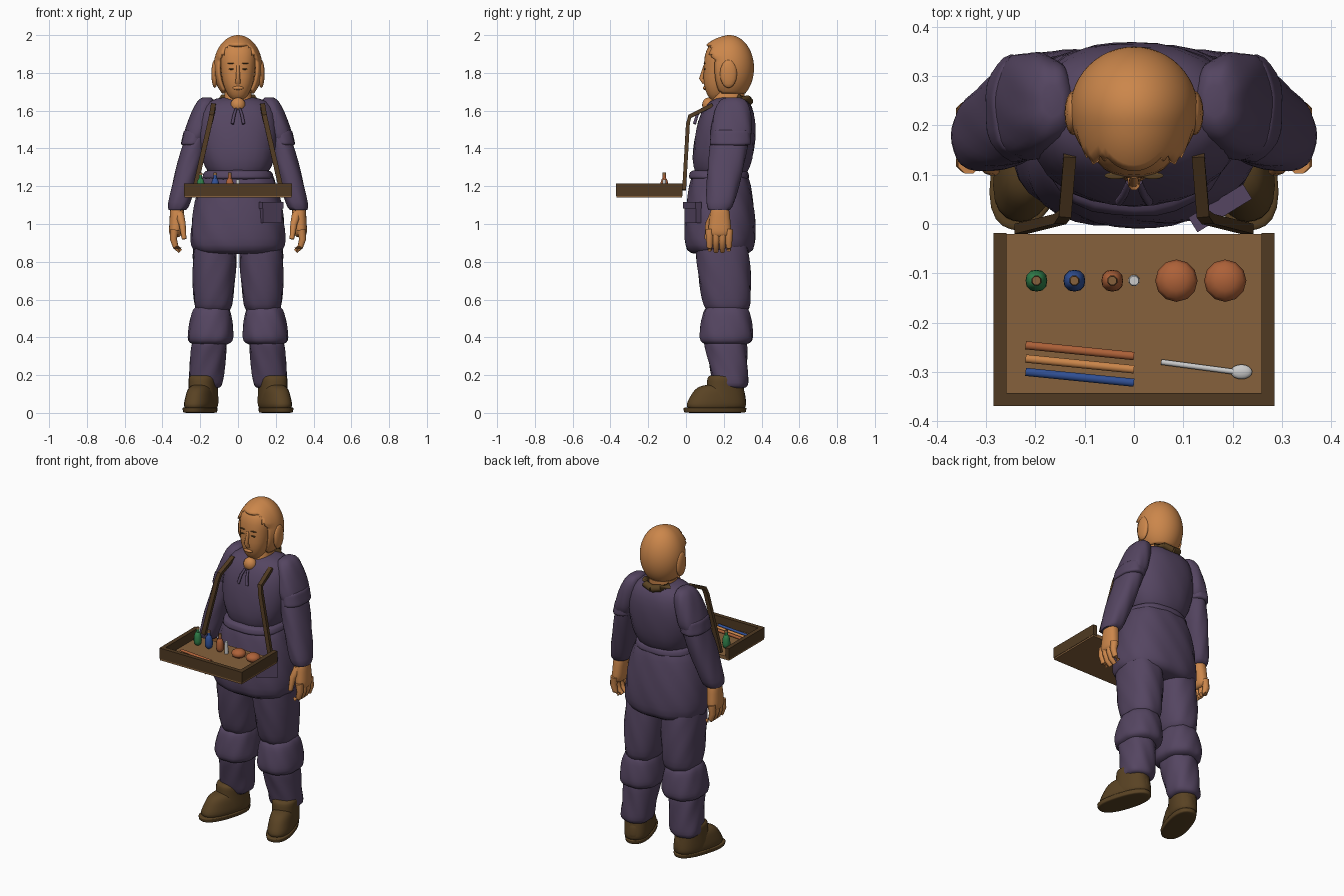
import bpy, bmesh, math
from mathutils import Vector, Matrix

cube = bpy.data.objects.get("Cube")
if cube:
    bpy.data.objects.remove(cube, do_unlink=True)


def material(name, red, green, blue):
    mat = bpy.data.materials.new(name)
    mat.use_nodes = True
    mat.diffuse_color = (red, green, blue, 1)
    mat.node_tree.nodes["Principled BSDF"].inputs["Base Color"].default_value = mat.diffuse_color
    return mat


skin = material("warm skin", .6, .24, .07)
cloth = material("purple cloth", .09, .06, .12)
leather = material("brown leather", .1, .055, .017)
dark_wood = material("dark wood", .08, .042, .016)
wood = material("light wood", .24, .12, .045)
green_glass = material("green glass", .03, .22, .07)
blue_glass = material("blue glass", .03, .08, .3)
clay = material("red clay", .42, .12, .04)
silver = material("pale silver", .6, .6, .6)


def finish(name, bm, mat, mirror=False, sharp=50):
    """Turn the bmesh into an object; edges steeper than the sharp angle stay hard."""
    bmesh.ops.recalc_face_normals(bm, faces=bm.faces)
    mesh = bpy.data.meshes.new(name)
    bm.to_mesh(mesh)
    bm.free()
    mesh.materials.append(mat)
    mesh.shade_smooth()
    mesh.set_sharp_from_angle(angle=math.radians(sharp))
    part = bpy.data.objects.new(name, mesh)
    bpy.context.collection.objects.link(part)
    if mirror:
        part.modifiers.new("mirror", 'MIRROR')
    return part


def bridge(bm, rings):
    """Join successive rings of vertices and close both ends."""
    for low, high in zip(rings, rings[1:]):
        for i in range(len(low)):
            bm.faces.new((low[i - 1], low[i], high[i], high[i - 1]))
    bm.faces.new(rings[0])
    bm.faces.new(rings[-1])


def puff(name, mat, top, bottom, top_size, bottom_size, bulge=.0, fullness=8, folds=0, fold_depth=.02,
         sides=28, steps=14, turn=0, pivot=(0, 0, 0), **options):
    """Rounded upright volume between two centres, with half widths in x and y at each end."""
    bm = bmesh.new()
    rings = []
    for step in range(steps + 1):
        t = (1 - math.cos(math.pi * step / steps)) / 2
        centre = Vector(top).lerp(Vector(bottom), t)
        size = Vector(top_size).lerp(Vector(bottom_size), t)
        rounding = max(.4, (1 - abs(t * 2 - 1) ** fullness) ** (1 / fullness))
        size *= rounding * (1 + bulge * math.sin(math.pi * t))
        ring = []
        for i in range(sides):
            angle = math.tau * i / sides
            c, s = math.cos(angle), math.sin(angle)
            squareness = (abs(c) ** 2.4 + abs(s) ** 2.4) ** (-1 / 2.4)
            wave = squareness * (1 + fold_depth * math.sin(folds * angle + centre.z * 30))
            ring.append(bm.verts.new(centre + Vector((size.x * c, size.y * s, 0)) * wave))
        rings.append(ring)
    bridge(bm, rings)
    bmesh.ops.rotate(bm, verts=bm.verts, cent=pivot, matrix=Matrix.Rotation(turn, 3, 'Z'))
    return finish(name, bm, mat, **options)


def tube(name, mat, path, start, end, sides=8, flat=1, **options):
    """Tapering tube through the path points, from the start radius to the end radius."""
    bm = bmesh.new()
    points = [Vector(point) for point in path]
    last = len(points) - 1
    rings = []
    for i, point in enumerate(points):
        along = (points[min(i + 1, last)] - points[max(i - 1, 0)]).normalized()
        reference = Vector((0, 0, 1)) if abs(along.x) > .8 else Vector((1, 0, 0))
        across = (reference - along * reference.dot(along)).normalized()
        over = along.cross(across) * flat
        radius = start + (end - start) * i / last
        angles = [math.tau * (j + .5) / sides for j in range(sides)]
        rings.append([bm.verts.new(point + (across * math.cos(a) + over * math.sin(a)) * radius) for a in angles])
    bridge(bm, rings)
    return finish(name, bm, mat, **options)


def ball(name, mat, centre, size, segments=16, **options):
    bm = bmesh.new()
    placement = Matrix.Translation(centre) @ Matrix.Diagonal((*size, 1))
    bmesh.ops.create_uvsphere(bm, u_segments=segments, v_segments=segments // 2, radius=1, matrix=placement)
    return finish(name, bm, mat, **options)


def box(name, mat, centre, size, turn=0, **options):
    bm = bmesh.new()
    placement = Matrix.Translation(centre) @ Matrix.Rotation(turn, 4, 'Z') @ Matrix.Diagonal((*size, 1))
    bmesh.ops.create_cube(bm, size=1, matrix=placement)
    return finish(name, bm, mat, **options)


# Head, neck and face
puff("face", skin, top=(0, .21, 1.98), bottom=(0, .17, 1.65), top_size=(.1, .1), bottom_size=(.06, .07),
     bulge=.15, fullness=3)
puff("neck", skin, top=(0, .24, 1.75), bottom=(0, .21, 1.58), top_size=(.06, .07), bottom_size=(.09, .1))
ball("throat", skin, (0, .12, 1.63), (.04, .035, .04))
tube("nose", skin, [(0, .1, 1.84), (0, .08, 1.77), (0, .1, 1.75)], start=.008, end=.016)
ball("lips", skin, (0, .1, 1.72), (.03, .01, .01))
ball("eye", leather, (.036, .098, 1.82), (.015, .006, .004), mirror=True)
ball("eyebrow", leather, (.038, .098, 1.85), (.022, .007, .002), mirror=True)
ball("ear", skin, (.123, .225, 1.795), (.018, .045, .075), mirror=True)

# Hair cap with an opening that narrows above and below the face, and a fringe that juts forward
bm = bmesh.new()
hair_shape = Matrix.Translation((0, .23, 1.825)) @ Matrix.Diagonal((.13, .13, .175, 1))
bmesh.ops.create_uvsphere(bm, u_segments=48, v_segments=36, radius=1, matrix=hair_shape)
opening = []
for face in bm.faces:
    middle = face.calc_center_median()
    half_width = .105 - max(middle.z - 1.87, 0) * .6 - max(1.8 - middle.z, 0) * .3
    at_face = middle.y < .2 and abs(middle.x) < half_width and middle.z < 1.95
    if at_face or middle.z < 1.695:
        opening.append(face)
bmesh.ops.delete(bm, geom=opening, context='FACES')
for vert in bm.verts:
    if vert.co.y < .2 and vert.co.z > 1.88:
        vert.co.y -= (.2 - vert.co.y) * .5
hair = finish("hair_cap", bm, skin)
hair.modifiers.new("thickness", 'SOLIDIFY').thickness = .014

# Tunic
puff("tunic_top", cloth, top=(0, .23, 1.67), bottom=(0, .18, 1.22), top_size=(.2, .13), bottom_size=(.16, .145),
     bulge=.17, fullness=4, folds=9, fold_depth=.01)
puff("tunic_skirt", cloth, top=(0, .18, 1.29), bottom=(0, .18, .84), top_size=(.18, .145), bottom_size=(.25, .185),
     bulge=.1, folds=10, fold_depth=.015, sides=40)
puff("waist_band", cloth, top=(0, .175, 1.29), bottom=(0, .175, 1.23), top_size=(.175, .15),
     bottom_size=(.195, .165), fullness=4, folds=8, fold_depth=.01)
box("pocket", cloth, (.175, .035, 1.06), (.12, .03, .11), turn=.55)
box("pocket_flap", cloth, (.175, .032, 1.1), (.13, .035, .035), turn=.55)
tube("neck_tie", cloth, [(.01, .085, 1.61), (.02, .06, 1.58), (.03, .045, 1.53)], start=.007, end=.009, mirror=True)
tube("back_collar", leather, [(.08, .28, 1.665), (.05, .325, 1.66), (0, .335, 1.65)], start=.022, end=.022,
     mirror=True)

# Sleeves
puff("short_sleeve", cloth, top=(.165, .25, 1.67), bottom=(.235, .235, 1.41), top_size=(.05, .08),
     bottom_size=(.07, .11), bulge=.1, fullness=4, folds=7, mirror=True)
puff("sleeve_hem", cloth, top=(.225, .238, 1.5), bottom=(.237, .235, 1.415), top_size=(.06, .1),
     bottom_size=(.068, .11), folds=7, mirror=True)
puff("long_sleeve", cloth, top=(.21, .24, 1.5), bottom=(.322, .175, 1.07), top_size=(.06, .1),
     bottom_size=(.057, .07), bulge=.1, folds=6, mirror=True)

# Hands with four fingers and a thumb
puff("palm", skin, top=(.32, .18, 1.11), bottom=(.332, .178, .93), top_size=(.037, .045), bottom_size=(.037, .068),
     fullness=4, mirror=True)
for finger in range(4):
    y = .125 + finger * .034
    tip = .85 + abs(finger - 1.5) * .01
    tube(f"finger_{finger}", skin, [(.335, y, .97), (.342, y, .92), (.33, y, .88), (.305, y, tip)],
         start=.024, end=.013, mirror=True)
tube("thumb", skin, [(.31, .15, 1.05), (.295, .12, 1), (.285, .11, .92)], start=.026, end=.013, mirror=True)

# Trousers: baggy thigh, gathered knee and narrow calf
puff("trouser_thigh", cloth, top=(.12, .185, .95), bottom=(.133, .22, .53), top_size=(.112, .135),
     bottom_size=(.097, .12), bulge=.09, folds=7, mirror=True)
puff("trouser_knee", cloth, top=(.14, .215, .57), bottom=(.147, .213, .36), top_size=(.095, .115),
     bottom_size=(.123, .143), bulge=.05, fullness=6, folds=8, mirror=True)
puff("trouser_calf", cloth, top=(.15, .205, .4), bottom=(.172, .24, .13), top_size=(.095, .115),
     bottom_size=(.09, .09), folds=6, fold_depth=.03, mirror=True)

# Boots, toes turned out around the ankle
boot = dict(mat=leather, turn=.3, pivot=(.18, .22, 0), mirror=True)
puff("boot_sole", top=(.18, .15, .03), bottom=(.18, .15, 0), top_size=(.075, .17), bottom_size=(.072, .167), **boot)
puff("boot_foot", top=(.18, .18, .15), bottom=(.18, .15, .01), top_size=(.06, .13), bottom_size=(.075, .17),
     fullness=4, **boot)
puff("boot_shaft", top=(.18, .205, .2), bottom=(.18, .21, .02), top_size=(.075, .095), bottom_size=(.07, .11), **boot)

# Tray, open at the back, hung from two straps
box("tray_base", wood, (0, -.194, 1.15), (.566, .348, .022))
box("tray_front_rim", dark_wood, (0, -.356, 1.182), (.57, .026, .066))
box("tray_side_rim", dark_wood, (.272, -.194, 1.182), (.026, .351, .066), mirror=True)
tube("tray_strap", dark_wood, [(.13, .14, 1.63), (.14, .02, 1.57), (.15, .01, 1.53), (.23, -.01, 1.18)],
     start=.018, end=.018, sides=4, flat=.8, sharp=30, mirror=True)

# Stoppered bottles and a small vial
for number, (label, glass) in enumerate((("green", green_glass), ("blue", blue_glass), ("clay", clay))):
    x, y = -.198 + number * .077, -.115
    puff(f"{label}_bottle", glass, top=(x, y, 1.245), bottom=(x, y, 1.16), top_size=(.019, .019),
         bottom_size=(.025, .025), fullness=2.5, sides=12)
    tube(f"{label}_neck", glass, [(x, y, 1.22), (x, y, 1.262)], start=.01, end=.009)
    tube(f"{label}_stopper", wood, [(x, y, 1.26), (x, y, 1.272)], start=.011, end=.009)
tube("vial", silver, [(0, -.115, 1.16), (0, -.115, 1.235)], start=.012, end=.01)

# Round pots, sticks and spoon
for label, x in (("inner", .086), ("outer", .185)):
    ball(f"{label}_pot", clay, (x, -.115, 1.185), (.043, .043, .027), segments=12)
for number, mat in enumerate((clay, skin, blue_glass)):
    y = -.246 - number * .027
    tube(f"stick_{number}", mat, [(-.22, y, 1.17), (0, y - .022, 1.17)], start=.009, end=.009)
tube("spoon_handle", silver, [(.055, -.28, 1.167), (.205, -.3, 1.167)], start=.006, end=.006)
ball("spoon_bowl", silver, (.218, -.3, 1.167), (.022, .015, .008))
